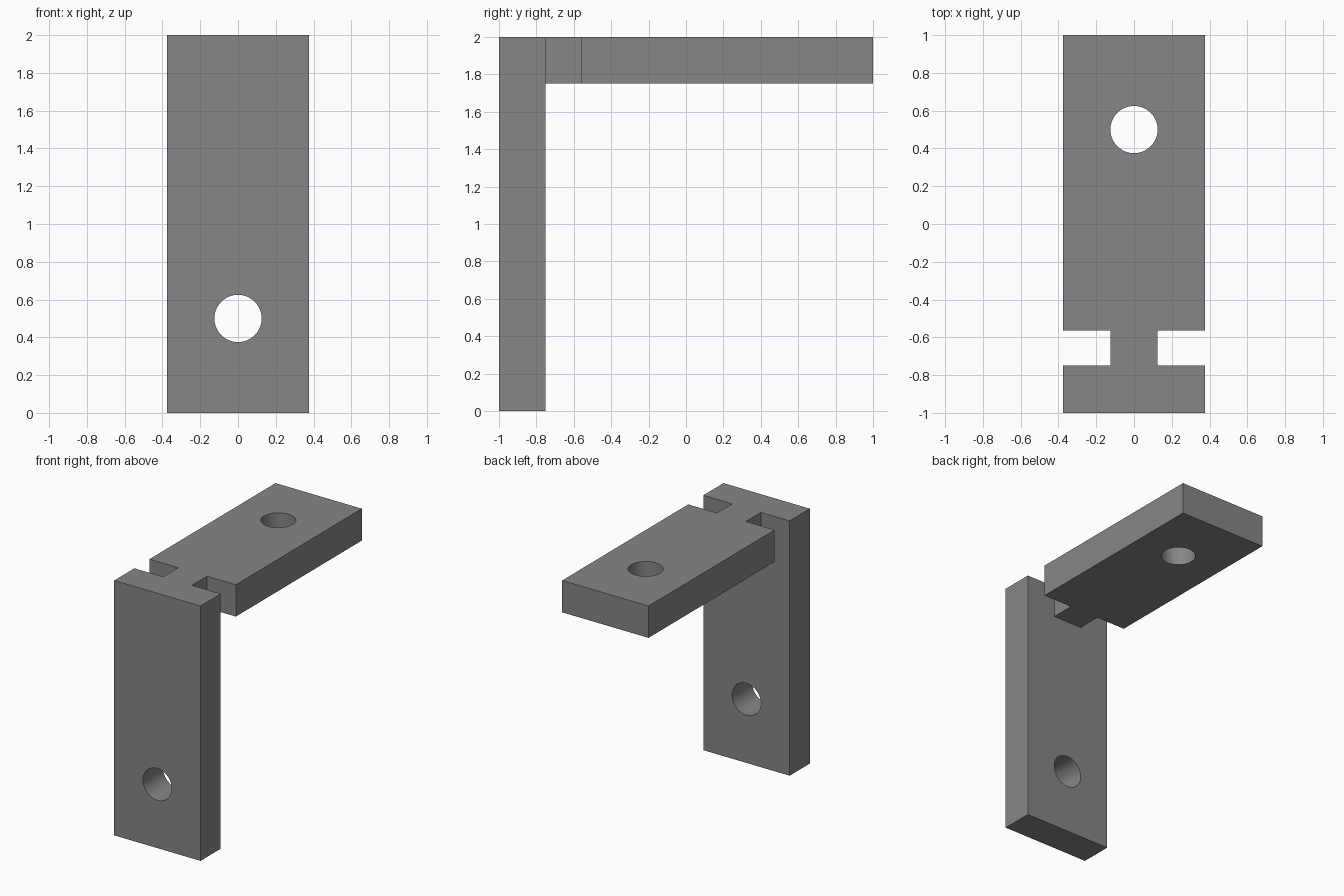
import bpy, bmesh, math
from mathutils import Matrix

if "Cube" in bpy.data.objects:
    bpy.data.objects.remove(bpy.data.objects["Cube"])

W, T = 0.375, 0.25          # half width, plate thickness
NECK, NOTCH_END = 0.125, -0.5625


def add_object(name, bm):
    bmesh.ops.recalc_face_normals(bm, faces=bm.faces[:])
    mesh = bpy.data.meshes.new(name)
    bm.to_mesh(mesh)
    bm.free()
    obj = bpy.data.objects.new(name, mesh)
    bpy.context.collection.objects.link(obj)
    return obj


def box(name, x0, x1, y0, y1, z0, z1):
    bm = bmesh.new()
    m = Matrix.Translation(((x0 + x1) / 2, (y0 + y1) / 2, (z0 + z1) / 2))
    m = m @ Matrix.Diagonal((x1 - x0, y1 - y0, z1 - z0, 1))
    bmesh.ops.create_cube(bm, size=1, matrix=m)
    return add_object(name, bm)


def cylinder(name, location, tilt):
    bm = bmesh.new()
    m = Matrix.Translation(location) @ Matrix.Rotation(tilt, 4, 'X')
    bmesh.ops.create_cone(bm, cap_ends=True, segments=64, radius1=0.125,
                          radius2=0.125, depth=0.6, matrix=m)
    return add_object(name, bm)


# L-shaped side profile (y, z), extruded across the width
profile = [(-1, 0), (T - 1, 0), (T - 1, 2 - T), (1, 2 - T), (1, 2), (-1, 2)]
bm = bmesh.new()
face = bm.faces.new([bm.verts.new((-W, y, z)) for y, z in profile])
ext = bmesh.ops.extrude_face_region(bm, geom=[face])
bmesh.ops.translate(bm, vec=(2 * W, 0, 0),
                    verts=[v for v in ext["geom"] if isinstance(v, bmesh.types.BMVert)])
bracket = add_object("angle_bracket", bm)

# Dark grey metal
metal = bpy.data.materials.new("dark_metal")
metal.diffuse_color = (0.24, 0.24, 0.24, 1)
metal.use_nodes = True
metal.node_tree.nodes["Principled BSDF"].inputs["Base Color"].default_value = metal.diffuse_color
bracket.data.materials.append(metal)

# Side notches beside the neck, and one bolt hole per plate
cutters = [
    box("notch_left", -W - 0.2, -NECK, T - 1, NOTCH_END, 1.6, 2.2),
    box("notch_right", NECK, W + 0.2, T - 1, NOTCH_END, 1.6, 2.2),
    cylinder("upright_hole", (0, -0.875, 0.5), math.pi / 2),
    cylinder("shelf_hole", (0, 0.5, 1.875), 0),
]

bpy.context.view_layer.objects.active = bracket
bracket.select_set(True)
for cutter in cutters:
    cutter.data.materials.append(metal)
    mod = bracket.modifiers.new(cutter.name, 'BOOLEAN')
    mod.operation = 'DIFFERENCE'
    mod.solver = 'EXACT'
    mod.object = cutter
    bpy.ops.object.modifier_apply(modifier=mod.name)
    bpy.data.objects.remove(cutter)

bpy.ops.object.shade_smooth_by_angle(angle=math.radians(30))
